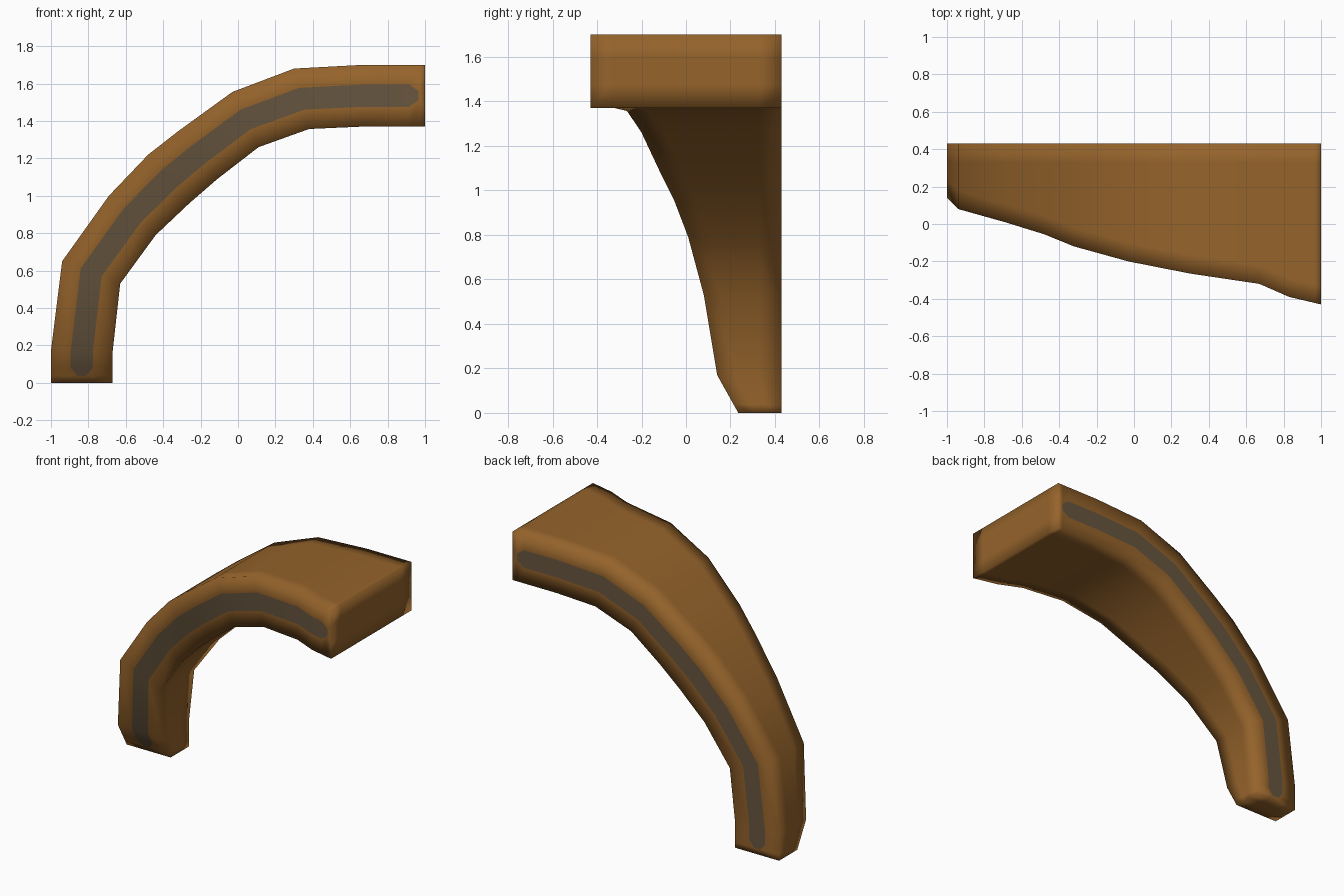
import bpy, bmesh
from mathutils import Vector

if "Cube" in bpy.data.objects:
    bpy.data.objects.remove(bpy.data.objects["Cube"])


def material(name, rgb):
    m = bpy.data.materials.new(name)
    m.diffuse_color = (*rgb, 1)
    m.use_nodes = True
    m.node_tree.nodes["Principled BSDF"].inputs["Base Color"].default_value = m.diffuse_color
    return m


brown = material("warm brown", (0.30, 0.125, 0.024))
grey = material("grey brown stripe", (0.135, 0.092, 0.05))

# Stations along the curve: outer x, outer z, inner x, inner z, front y
stations = [
    (-1.00, 0.00, -0.67, 0.00, 0.235),
    (-1.00, 0.17, -0.67, 0.17, 0.14),
    (-0.94, 0.65, -0.63, 0.53, 0.08),
    (-0.69, 1.00, -0.44, 0.79, 0.01),
    (-0.48, 1.22, -0.26, 0.96, -0.055),
    (-0.32, 1.345, -0.11, 1.09, -0.12),
    (-0.03, 1.555, 0.11, 1.26, -0.20),
    (0.30, 1.68, 0.38, 1.357, -0.265),
    (0.67, 1.70, 0.67, 1.37, -0.32),
    (0.83, 1.70, 0.83, 1.37, -0.39),
    (1.00, 1.70, 1.00, 1.37, -0.43),
]
BACK = 0.43
WIDE, TIP = 0.32, 0.43     # stripe edge as a fraction of thickness


def between(a, b, t):
    return tuple(p + (q - p) * t for p, q in zip(a, b))


# Extra stations near both ends give the stripe its rounded tips
s = stations
rows = [(s[0], WIDE),
        (between(s[0], s[1], 0.22), TIP),
        (between(s[0], s[1], 0.48), WIDE)]
rows += [(st, WIDE) for st in s[1:-1]]
rows += [(between(s[-2], s[-1], 0.5), WIDE),
         (between(s[-2], s[-1], 0.8), TIP),
         (s[-1], WIDE)]

bm = bmesh.new()


def section(st, edge):
    """4 x 4 grid of points across the beam: i = front to back, j = inner to outer."""
    ox, oz, ix, iz, fy = st
    m = min(0.1, (BACK - fy) * 0.35)
    return [[Vector((ix + (ox - ix) * t, y, iz + (oz - iz) * t))
             for t in (0, edge, 1 - edge, 1)]
            for y in (fy, fy + m, BACK - m, BACK)]


# Outline order around the section; edges 1 and 7 are the stripe bands
ring = [(0, 0), (0, 1), (0, 2), (0, 3), (1, 3), (2, 3),
        (3, 3), (3, 2), (3, 1), (3, 0), (2, 0), (1, 0)]
grids = [section(*r) for r in rows]
loops = [[bm.verts.new(g[i][j]) for i, j in ring] for g in grids]

# Skin of the curved beam with the painted stripe on front and back
last = len(loops) - 2
for k in range(len(loops) - 1):
    a, b = loops[k], loops[k + 1]
    for n in range(12):
        m = (n + 1) % 12
        f = bm.faces.new((a[n], a[m], b[m], b[n]))
        f.material_index = int(n in (1, 7) and 0 < k < last)

# End caps
for g, loop in ((grids[0], loops[0]), (grids[-1], loops[-1])):
    lookup = dict(zip(ring, loop))
    for i in (1, 2):
        for j in (1, 2):
            lookup[i, j] = bm.verts.new(g[i][j])
    for i in range(3):
        for j in range(3):
            bm.faces.new((lookup[i, j], lookup[i + 1, j],
                          lookup[i + 1, j + 1], lookup[i, j + 1]))

bmesh.ops.recalc_face_normals(bm, faces=bm.faces)
for f in bm.faces:
    f.smooth = True
mesh = bpy.data.meshes.new("curved_beam")
bm.to_mesh(mesh)
bm.free()
mesh.materials.append(brown)
mesh.materials.append(grey)
obj = bpy.data.objects.new("curved_beam", mesh)
bpy.context.collection.objects.link(obj)
